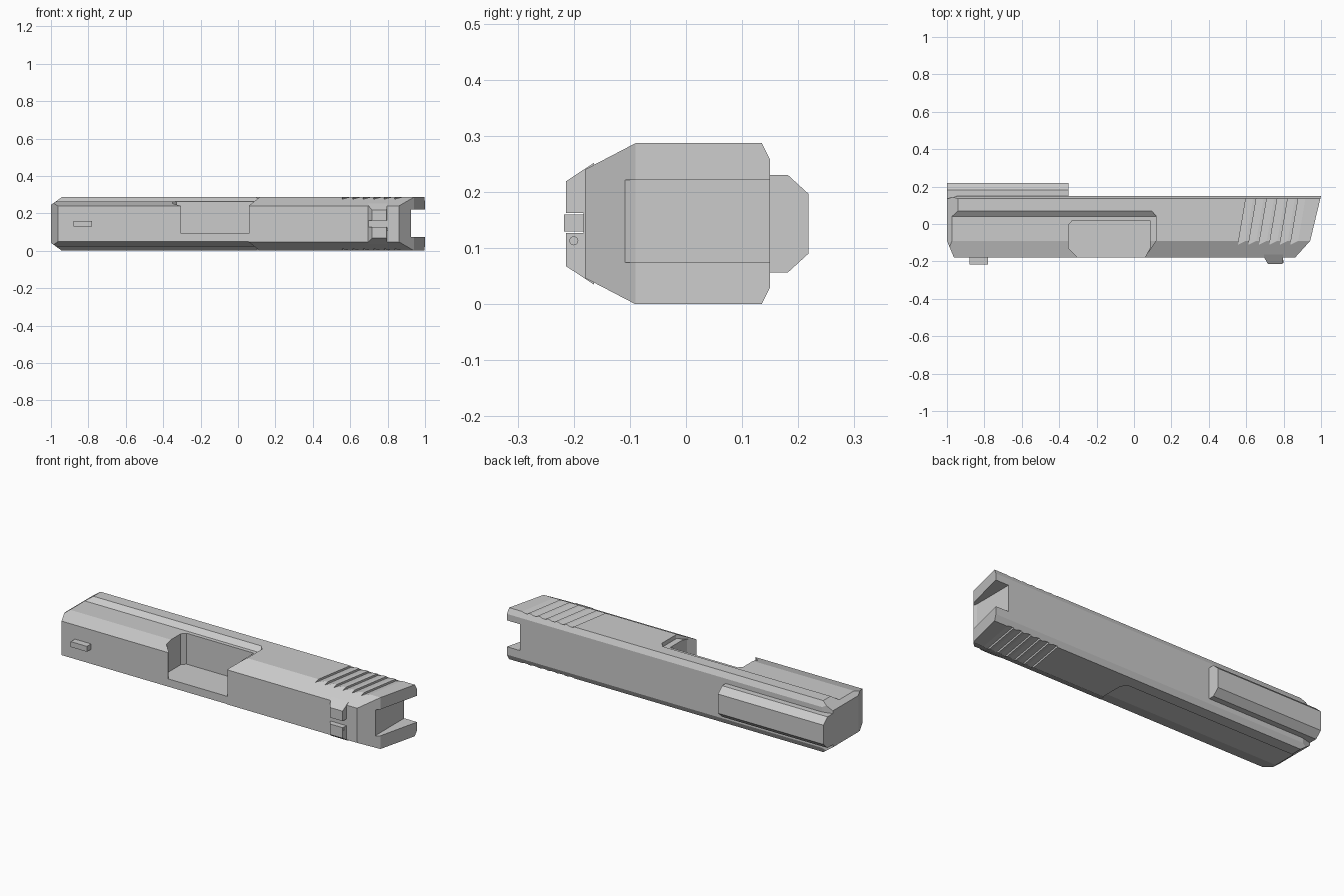
import bpy, bmesh
from mathutils import Vector

if "Cube" in bpy.data.objects:
    bpy.data.objects.remove(bpy.data.objects["Cube"])

H = 0.287          # overall height
MID = H / 2        # mirror plane


def prism(name, pts, axis, lo, hi, shear=0.0):
    """Extrude a 2D profile along an axis; shear leans x with y."""
    def place(a, b, t):
        v = {'x': (t, a, b), 'y': (a, t, b), 'z': (a, b, t)}[axis]
        return Vector((v[0] + shear * v[1], v[1], v[2]))
    bm = bmesh.new()
    ends = [[bm.verts.new(place(a, b, t)) for a, b in pts] for t in (lo, hi)]
    bm.faces.new(ends[0])
    bm.faces.new(ends[1])
    n = len(pts)
    for i in range(n):
        j = (i + 1) % n
        bm.faces.new((ends[0][i], ends[0][j], ends[1][j], ends[1][i]))
    bmesh.ops.recalc_face_normals(bm, faces=bm.faces)
    me = bpy.data.meshes.new(name)
    bm.to_mesh(me)
    bm.free()
    ob = bpy.data.objects.new(name, me)
    bpy.context.collection.objects.link(ob)
    return ob


def boolean(target, cutter, op='DIFFERENCE'):
    """Apply a boolean and discard the cutter."""
    m = target.modifiers.new('cut', 'BOOLEAN')
    m.operation, m.object, m.solver = op, cutter, 'EXACT'
    dg = bpy.context.evaluated_depsgraph_get()
    dg.update()
    me = bpy.data.meshes.new_from_object(target.evaluated_get(dg))
    target.modifiers.clear()
    target.data = me
    bpy.data.objects.remove(cutter)


def flip(pts):
    return [(a, H - b) for a, b in pts]


def symmetric(half):
    """Close an upper half profile with its mirror image."""
    return half + flip(half)[::-1]


# main body: cross-section trimmed by side and plan outlines
body = prism('main_body', symmetric(
    [(-0.18, 0.24), (-0.09, H), (0.135, H), (0.15, 0.257)]), 'x', -1.05, 1.05)
boolean(body, prism('side_trim', [
    (-1, -0.09), (-0.962, -0.181), (0.86, -0.181), (0.942, -0.09),
    (1, 0.151), (-0.94, 0.151), (-1, 0.135)], 'z', -0.1, 0.4), 'INTERSECT')
boolean(body, prism('plan_trim', symmetric(
    [(-1, 0.245), (-0.94, H + 0.001), (1.05, H + 0.001)]), 'y', -0.3, 0.3), 'INTERSECT')

# relieved flats on both sides of the forward half
relief = [(0.07, H), (0.04, 0.264), (-0.09, 0.264), (-0.181, 0.238),
          (-0.181, 0.32), (0.07, 0.32)]
for pts, lo, hi in ((relief, 0.2, 0.4), (flip(relief), -0.1, 0.08)):
    cutter = prism('relief_cut', pts, 'x', -1.1, 0.3)
    boolean(cutter, prism('relief_end', [
        (-1.2, -0.25), (0.01, -0.25), (0.06, -0.175), (0.12, -0.085),
        (0.12, 0.04), (0.07, 0.1), (-1.2, 0.1)], 'z', lo, hi), 'INTERSECT')
    boolean(body, cutter)

# side opening
boolean(body, prism('opening_cut', [
    (-0.305, -0.25), (-0.305, -0.175), (-0.35, -0.13), (-0.35, -0.005),
    (-0.33, 0.018), (0.085, 0.018), (0.085, -0.13), (0.06, -0.175),
    (0.06, -0.25)], 'z', 0.092, 0.4))

# rear slot
boolean(body, prism('slot_cut', [
    (0.925, -0.11), (0.92, -0.09), (0.92, 0.2), (1.1, 0.2), (1.1, -0.11)],
    'z', 0.074, 0.221))

# slanted grip grooves on both sides
for i in range(6):
    x = 0.575 + 0.056 * i
    tooth = [(x, H - 0.011), (x + 0.045, H + 0.002), (x, H + 0.01)]
    for pts in (tooth, flip(tooth)):
        boolean(body, prism('groove_cut', pts, 'y', -0.2, 0.137, 0.17))

# forward rail block
prism('forward_block', symmetric(
    [(0.125, 0.23), (0.182, 0.23), (0.218, 0.197)]), 'x', -1, -0.35)

# front post
prism('front_post', [(-0.88, 0.13), (-0.78, 0.13), (-0.78, 0.16), (-0.88, 0.16)],
      'y', -0.217, -0.17)

# notched rear block, trimmed to a ramped front
rear = prism('rear_notch_block', symmetric(
    [(-0.214, 0.219), (-0.164, 0.252)]), 'x', 0.68, 0.8)
boolean(rear, prism('rear_trim', [
    (0.695, -0.15), (0.695, -0.178), (0.72, -0.22), (0.795, -0.22), (0.797, -0.15)],
    'z', -0.1, 0.4), 'INTERSECT')
boolean(rear, prism('rear_gap', [
    (-0.3, 0.127), (-0.183, 0.127), (-0.183, 0.163), (-0.3, 0.163)], 'x', 0.6, 0.9))

# small dot on the rear block
bpy.ops.mesh.primitive_cylinder_add(vertices=16, radius=0.008, depth=0.006,
                                    location=(0.796, -0.2, 0.113),
                                    rotation=(0, 1.5708, 0))
bpy.context.object.name = 'rear_dot'
